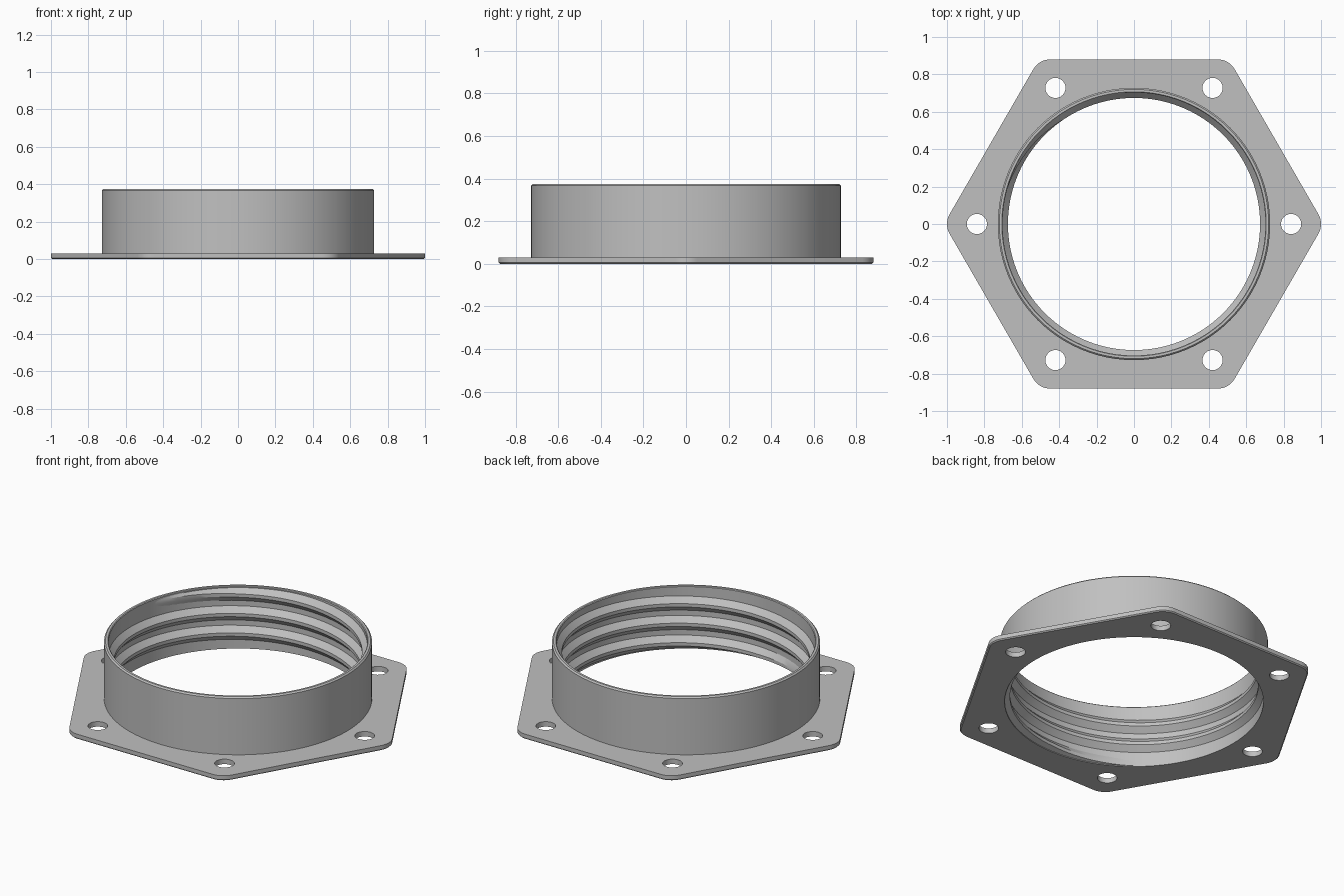
import bpy
import bmesh
from math import sin, cos, pi, sqrt, radians

SEG = 96            # facets around the collar
BORE = 0.703        # inner radius of collar and flange
WALL = 0.728        # outer radius of collar
PLATE = 0.03        # flange thickness
HEIGHT = 0.375      # total height

if "Cube" in bpy.data.objects:
    bpy.data.objects.remove(bpy.data.objects["Cube"], do_unlink=True)

grey = bpy.data.materials.new("light_grey")
grey.use_nodes = True
colour = (0.53, 0.53, 0.53, 1)
grey.diffuse_color = colour
grey.node_tree.nodes["Principled BSDF"].inputs["Base Color"].default_value = colour


def finish(name, bm):
    bmesh.ops.recalc_face_normals(bm, faces=bm.faces)
    mesh = bpy.data.meshes.new(name)
    bm.to_mesh(mesh)
    bm.free()
    mesh.materials.append(grey)
    obj = bpy.data.objects.new(name, mesh)
    bpy.context.collection.objects.link(obj)
    bpy.ops.object.select_all(action='DESELECT')
    obj.select_set(True)
    bpy.context.view_layer.objects.active = obj
    bpy.ops.object.shade_smooth_by_angle(angle=radians(28))
    return obj


def circle(radius, count, cx=0, cy=0):
    return [(cx + radius * cos(2 * pi * i / count),
             cy + radius * sin(2 * pi * i / count)) for i in range(count)]


def skin(bm, rows, closed):
    """Join successive rows of vertices with quads."""
    for a, b in zip(rows, rows[1:]):
        n = len(a)
        for i in range(n if closed else n - 1):
            j = (i + 1) % n
            bm.faces.new((a[i], a[j], b[j], b[i]))


def rounded_hexagon(apothem, fillet, steps=8):
    points = []
    reach = (apothem - fillet) * 2 / sqrt(3)
    for corner in range(6):
        mid = corner * pi / 3
        for s in range(steps + 1):
            a = mid + (s / steps - 0.5) * pi / 3
            points.append((reach * cos(mid) + fillet * cos(a),
                           reach * sin(mid) + fillet * sin(a)))
    return points


# Hexagonal flange with six bolt holes and a slightly eased lower edge
bm = bmesh.new()
ease = 0.006
outer = rounded_hexagon(0.88, 0.104)
inner = rounded_hexagon(0.88 - ease, 0.104 - ease)
walls = [[(inner, 0), (outer, ease), (outer, PLATE)]]
openings = [circle(BORE, SEG)]
openings += [circle(0.054, 24, *p) for p in circle(0.84, 6)]
walls += [[(ring, 0), (ring, PLATE)] for ring in openings]
bottom, top = [], []
for levels in walls:
    rows = [[bm.verts.new((x, y, z)) for x, y in ring] for ring, z in levels]
    skin(bm, rows, True)
    for row, edges in ((rows[0], bottom), (rows[-1], top)):
        edges += [bm.edges.get((row[i - 1], row[i])) for i in range(len(row))]
for edges, facing in ((bottom, -1), (top, 1)):
    bmesh.ops.triangle_fill(bm, edges=edges, use_beauty=True, normal=(0, 0, facing))
finish("hex_flange", bm)

# Collar turned from a thin wall profile with an eased rim
bm = bmesh.new()
profile = [(WALL, PLATE), (WALL, HEIGHT - 0.008), (WALL - 0.008, HEIGHT),
           (BORE + 0.004, HEIGHT), (BORE, HEIGHT - 0.004), (BORE, PLATE)]
skin(bm, [[bm.verts.new((x, y, z)) for x, y in circle(r, SEG)]
          for r, z in profile], True)
finish("collar", bm)

# Internal screw thread: trapezoid swept along a helix, fading at both ends
bm = bmesh.new()
PITCH = 0.117
CREST = 0.674
ROOT = BORE + 0.003
first, last = int(-0.75 * SEG), int(2.1 * SEG)
fade = SEG / 8
rows = []
for i in range(first, last + 1):
    angle = 2 * pi * i / SEG + 0.75 * pi
    centre = 0.1 + PITCH * i / SEG
    grow = min(1, (i - first) / fade, (last - i) / fade)
    crest = ROOT + (CREST - ROOT) * grow
    section = [(ROOT, -0.046), (crest, -0.01), (crest, 0.01), (ROOT, 0.046)]
    rows.append([bm.verts.new((r * cos(angle), r * sin(angle),
                               min(max(centre + dz, 0.003), HEIGHT - 0.007)))
                 for r, dz in section])
skin(bm, rows, False)
thread = finish("screw_thread", bm)

# Make sure the thread surface faces the axis
middle = thread.data.polygons[len(thread.data.polygons) // 2]
if middle.normal.x * middle.center.x + middle.normal.y * middle.center.y > 0:
    thread.data.flip_normals()
